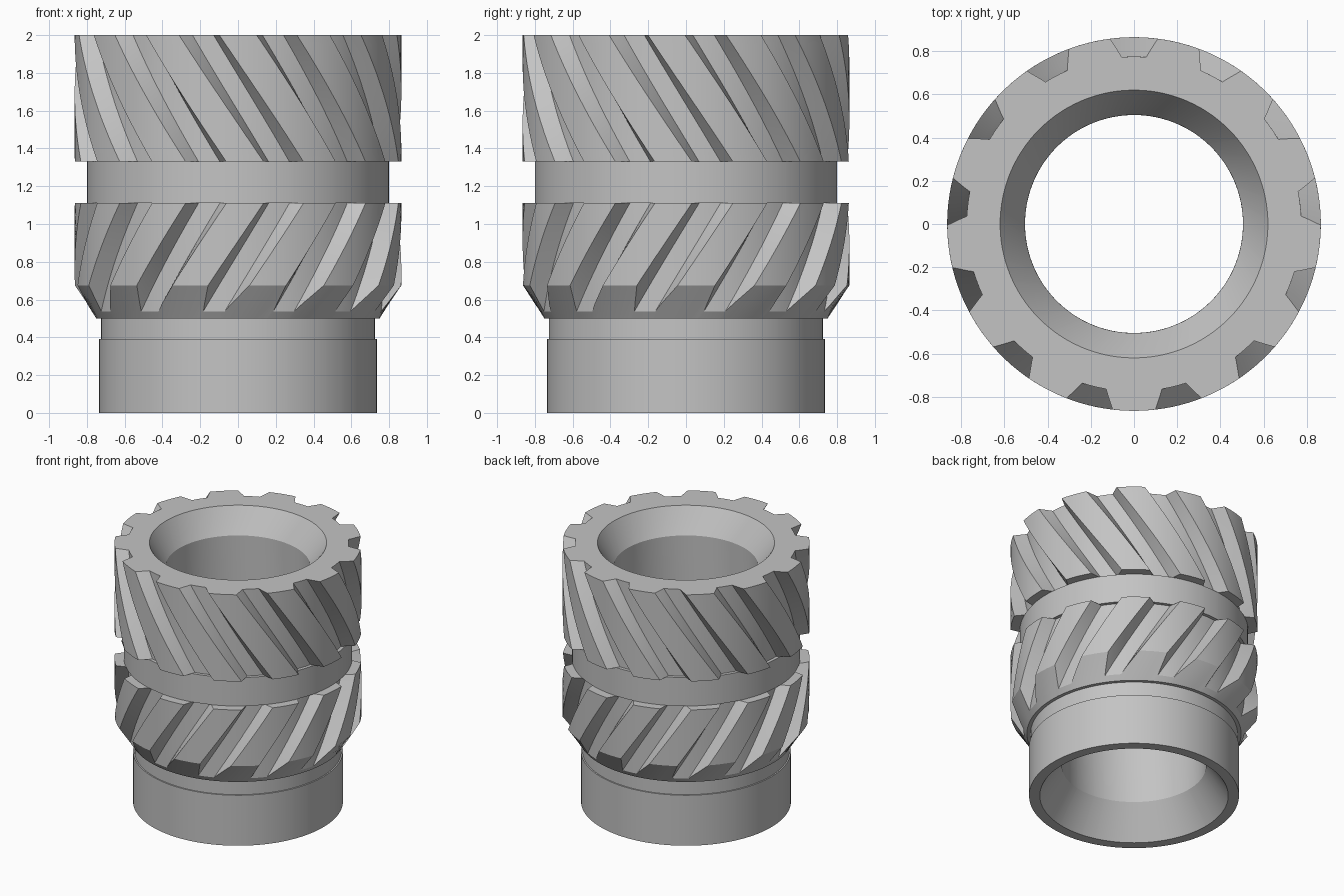
import bpy, bmesh
from math import radians, cos, sin

cube = bpy.data.objects.get("Cube")
if cube:
    bpy.data.objects.remove(cube)

TEETH = 13
PITCH = 360 / TEETH
TIP, GROOVE, FLOOR = 0.865, 0.80, 0.775          # outer radii
BAND_LOW, BAND_TOP = 0.50, 1.11                  # lower knurl heights
UPPER_LOW, UPPER_TOP = 1.33, 2.0                 # upper knurl heights
LEAD_R, LEAD_TOP = 0.75, 0.675                   # lead-in chamfer
HELIX = 45                                       # degrees per unit height
PHASE = 120.15
STEPS = 14

# One pitch of the knurl: flat-bottomed notch followed by a wide land
HALF = 7.3
land = PITCH - 2 * HALF
pitch_profile = [(-HALF, TIP), (-5.1, GROOVE), (-4.25, FLOOR), (-1.5, FLOOR),
                 (1.5, FLOOR), (4.25, FLOOR), (5.1, GROOVE)]
pitch_profile += [(HALF + land * i / 5, TIP) for i in range(5)]


def twist(z):
    """Opposed helices meeting at the plain groove."""
    z = max(z, BAND_LOW)
    return -HELIX * max(0, z - UPPER_LOW, BAND_TOP - z)


def chamfer_height(r):
    return BAND_LOW + (r - LEAD_R) / (TIP - LEAD_R) * (LEAD_TOP - BAND_LOW)


def column(r):
    """Closed section (radius, height) through a point of the knurl."""
    z0 = chamfer_height(r)
    path = [(0.66, 0), (0.735, 0), (0.735, 0.39), (0.725, 0.39),
            (0.725, BAND_LOW), (LEAD_R, BAND_LOW)]
    path += [(r, z0 + (BAND_TOP - z0) * i / STEPS) for i in range(STEPS + 1)]
    path += [(GROOVE, BAND_TOP), (GROOVE, UPPER_LOW)]
    path += [(r, UPPER_LOW + (UPPER_TOP - UPPER_LOW) * i / STEPS)
             for i in range(STEPS + 1)]
    path += [(0.62, UPPER_TOP), (0.505, 1.82), (0.505, 0.24)]
    return path


# Sweep the section around the axis
bm = bmesh.new()
columns = []
for k in range(TEETH):
    for offset, r in pitch_profile:
        verts = []
        for radius, z in column(r):
            a = radians(PHASE + k * PITCH + offset + twist(z))
            verts.append(bm.verts.new((radius * cos(a), radius * sin(a), z)))
        columns.append(verts)
for i, a in enumerate(columns):
    b = columns[(i + 1) % len(columns)]
    for j in range(len(a)):
        n = (j + 1) % len(a)
        bm.faces.new((a[j], b[j], b[n], a[n]))
bmesh.ops.remove_doubles(bm, verts=bm.verts, dist=1e-5)
bmesh.ops.recalc_face_normals(bm, faces=bm.faces)

mesh = bpy.data.meshes.new("knurled_insert")
bm.to_mesh(mesh)
bm.free()
insert = bpy.data.objects.new("knurled_insert", mesh)
bpy.context.collection.objects.link(insert)

# Plain metal grey
grey = bpy.data.materials.new("metal_grey")
grey.use_nodes = True
colour = (0.55, 0.55, 0.55, 1)
grey.diffuse_color = colour
grey.node_tree.nodes["Principled BSDF"].inputs["Base Color"].default_value = colour
mesh.materials.append(grey)

bpy.ops.object.select_all(action="DESELECT")
insert.select_set(True)
bpy.context.view_layer.objects.active = insert
bpy.ops.object.shade_smooth_by_angle(angle=radians(25))
